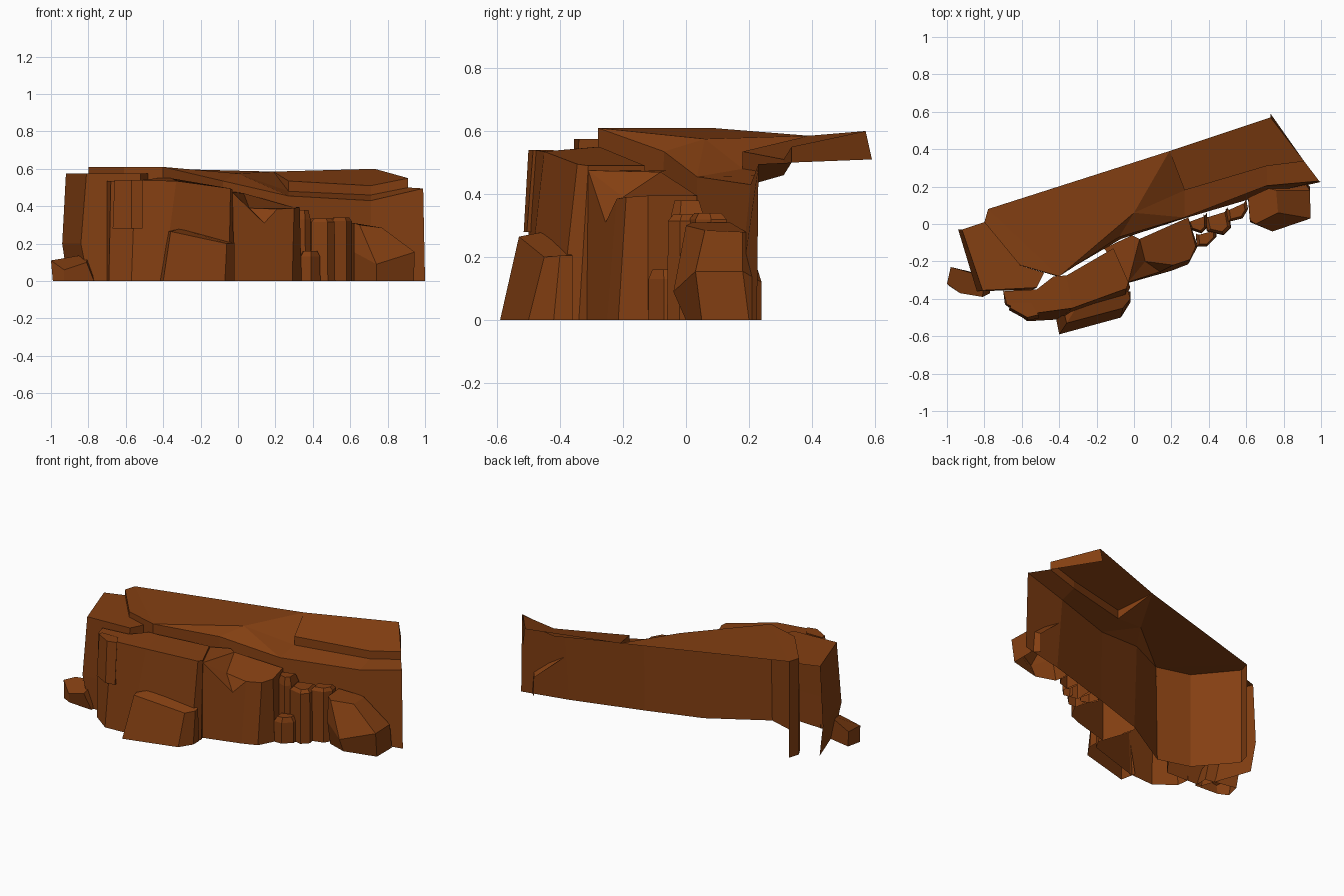
import bpy

rock = bpy.data.materials.new("red_brown_rock")
rock.diffuse_color = (0.23, 0.05, 0.006, 1)


def mesh(name, verts, faces):
    me = bpy.data.meshes.new(name)
    me.from_pydata(verts, [], faces)
    me.materials.append(rock)
    ob = bpy.data.objects.new(name, me)
    bpy.context.collection.objects.link(ob)
    return ob


def loft(name, rings, cap=True, close=False):
    """Stack rings (bottom to top, counter-clockwise from above) into an open-based rock shell."""
    n = len(rings[0])
    verts = [p for r in rings for p in r]
    faces = []
    for k in range(len(rings) - 1):
        for i in range(n if close else n - 1):
            j = (i + 1) % n
            faces.append((k * n + i, k * n + j, (k + 1) * n + j, (k + 1) * n + i))
    if cap:
        faces.append(tuple(range((len(rings) - 1) * n, len(rings) * n)))
    return mesh(name, verts, faces)


def column(name, base, z, shrink=0.0, bevel=0.0):
    """Faceted column: flat base outline, straight sides, bevelled top."""
    cx = sum(p[0] for p in base) / len(base)
    cy = sum(p[1] for p in base) / len(base)

    def ring(s, h):
        return [(cx + (x - cx) * s, cy + (y - cy) * s, h) for x, y in base]
    rings = [ring(1, 0), ring(1 - shrink, z - bevel)]
    if bevel:
        rings.append(ring(0.7, z))
    return loft(name, rings)


# Main cliff wall, open at the back, following the plateau rim
rim = [(-.78, .08, .61), (-.80, .01, .61), (-.61, -.22, .61), (-.40, -.28, .61),
       (-.08, -.07, .535), (.27, .035, .455), (.71, .205, .43), (.99, .23, .495)]
foot = [(-.78, .08, 0), (-.80, .01, 0), (-.61, -.22, 0), (-.41, -.28, 0),
        (-.07, -.08, 0), (.27, .03, 0), (.71, .16, 0), (1.0, .225, 0)]
loft("cliff_wall", [foot, rim], cap=False)

# Plateau top sheet, sloping down to the rim
extra = [(.19, .39, .585), (0, .06, .575), (.27, .18, .48), (.71, .31, .46),
         (.91, .335, .50), (.73, .59, .51)]
mesh("plateau_top", rim + extra,
     [(0, 1, 2, 3), (0, 3, 9, 8), (3, 4, 9), (9, 4, 5), (9, 5, 10), (9, 10, 8),
      (5, 6, 11, 10), (6, 7, 12, 11)])

# Raised slab at the right end of the plateau
slab = [(.27, .18, .535), (.71, .31, .51), (.91, .335, .55), (.73, .57, .60), (.19, .39, .585)]
mesh("raised_slab", slab + extra[2:],
     [(0, 1, 2, 3, 4), (0, 5, 6, 1), (1, 6, 7, 2), (2, 7, 8, 3), (4, 5, 0)])

# Left end block
loft("left_block", [
    [(-.91, -.04, 0), (-.80, -.35, 0), (-.55, -.36, 0), (-.48, -.26, 0), (-.61, -.22, 0), (-.80, .0, 0)],
    [(-.94, -.03, .2), (-.84, -.36, .2), (-.54, -.35, .2), (-.48, -.26, .2), (-.61, -.22, .2), (-.80, .0, .2)],
    [(-.92, -.03, .575), (-.81, -.355, .575), (-.52, -.34, .575), (-.48, -.26, .575), (-.61, -.22, .575), (-.80, .01, .575)]])

# Small boulder at far left
loft("left_boulder", [
    [(-.97, -.24, 0), (-.99, -.33, 0), (-.93, -.36, 0), (-.77, -.37, 0), (-.77, -.28, 0)],
    [(-.98, -.23, .10), (-1.0, -.32, .11), (-.93, -.37, .06), (-.81, -.39, .10), (-.80, -.28, .145)]], close=True)

# Big front buttress
loft("front_buttress", [
    [(-.70, -.35, 0), (-.69, -.43, 0), (-.57, -.52, 0), (-.40, -.51, 0), (-.05, -.40, 0), (-.02, -.34, 0), (-.09, -.14, 0)],
    [(-.70, -.36, .535), (-.68, -.43, .535), (-.55, -.48, .54), (-.33, -.45, .535), (-.04, -.345, .495),
     (-.03, -.31, .49), (-.11, -.13, .49)]], cap=False)
mesh("buttress_top", [(-.70, -.36, .535), (-.68, -.43, .535), (-.55, -.48, .54), (-.33, -.45, .535),
                      (-.36, -.275, .55), (-.43, -.28, .55), (-.52, -.35, .54),
                      (-.04, -.345, .495), (-.03, -.31, .49), (-.11, -.13, .49)],
     [(0, 1, 2, 3, 4, 5, 6), (3, 7, 8, 9, 4)])

# Thin chip hanging on the buttress
loft("buttress_chip", [
    [(-.66, -.43, .28), (-.67, -.46, .28), (-.57, -.515, .28), (-.51, -.505, .28), (-.51, -.47, .28)],
    [(-.66, -.42, .54), (-.66, -.45, .54), (-.57, -.50, .54), (-.51, -.485, .54), (-.55, -.42, .54)]], close=True)

# Leaning block at the foot of the buttress
loft("leaning_block", [
    [(-.42, -.49, 0), (-.40, -.59, 0), (-.07, -.50, 0), (-.02, -.42, 0), (-.02, -.36, 0)],
    [(-.37, -.49, .265), (-.36, -.53, .265), (-.06, -.45, .20), (-.02, -.40, .205), (-.03, -.36, .205)]], cap=False)
mesh("leaning_block_top", [(-.37, -.49, .265), (-.36, -.53, .265), (-.06, -.45, .20), (-.02, -.40, .205),
                           (-.03, -.36, .205), (-.31, -.45, .28)], [(0, 1, 5), (1, 2, 3, 4, 5)])

# Centre block with a notched upper edge
mesh("centre_block", [
    (-.09, -.10, 0), (-.03, -.315, 0), (.20, -.25, 0), (.29, -.215, 0), (.34, -.12, 0), (.29, .03, 0),
    (-.16, -.13, .475), (-.03, -.31, .475), (.03, -.25, .39), (.14, -.255, .31), (.21, -.22, .385),
    (.30, -.19, .39), (.33, -.12, .395), (.29, .035, .395), (.06, -.20, .39), (-.01, -.06, .475),
    (.03, -.08, .47)],
    [(0, 1, 7, 6), (1, 2, 10, 9, 7), (2, 3, 11, 10), (3, 4, 12, 11), (4, 5, 13, 12),
     (6, 7, 16, 15), (7, 9, 14), (7, 14, 16), (9, 10, 14), (10, 11, 12, 13, 16, 14)])

# Small columns to the right of the centre block
column("column_short", [(.33, -.05), (.335, -.12), (.39, -.12), (.44, -.07), (.44, -.02)], .16, .02, .03)
column("column_a", [(.28, .02), (.30, -.03), (.36, -.05), (.39, -.02), (.39, .06)], .38, .05, .05)
column("column_b", [(.37, .05), (.39, -.04), (.48, -.06), (.52, -.02), (.50, .09)], .335, .05, .02)
column("column_c", [(.49, .08), (.50, .01), (.58, .03), (.61, .08), (.60, .13)], .34, .02, .02)

# Large boulder at the right
loft("right_boulder", [
    [(.61, .13, 0), (.62, .04, 0), (.74, .0, 0), (.94, .05, 0), (.94, .20, 0), (.90, .24, 0)],
    [(.61, .13, .18), (.62, .01, .155), (.74, -.04, .09), (.945, .03, .155), (.94, .18, .155), (.90, .24, .12)],
    [(.61, .14, .31), (.62, .02, .31), (.65, .0, .30), (.77, .06, .285), (.76, .18, .28), (.72, .19, .28)]])
